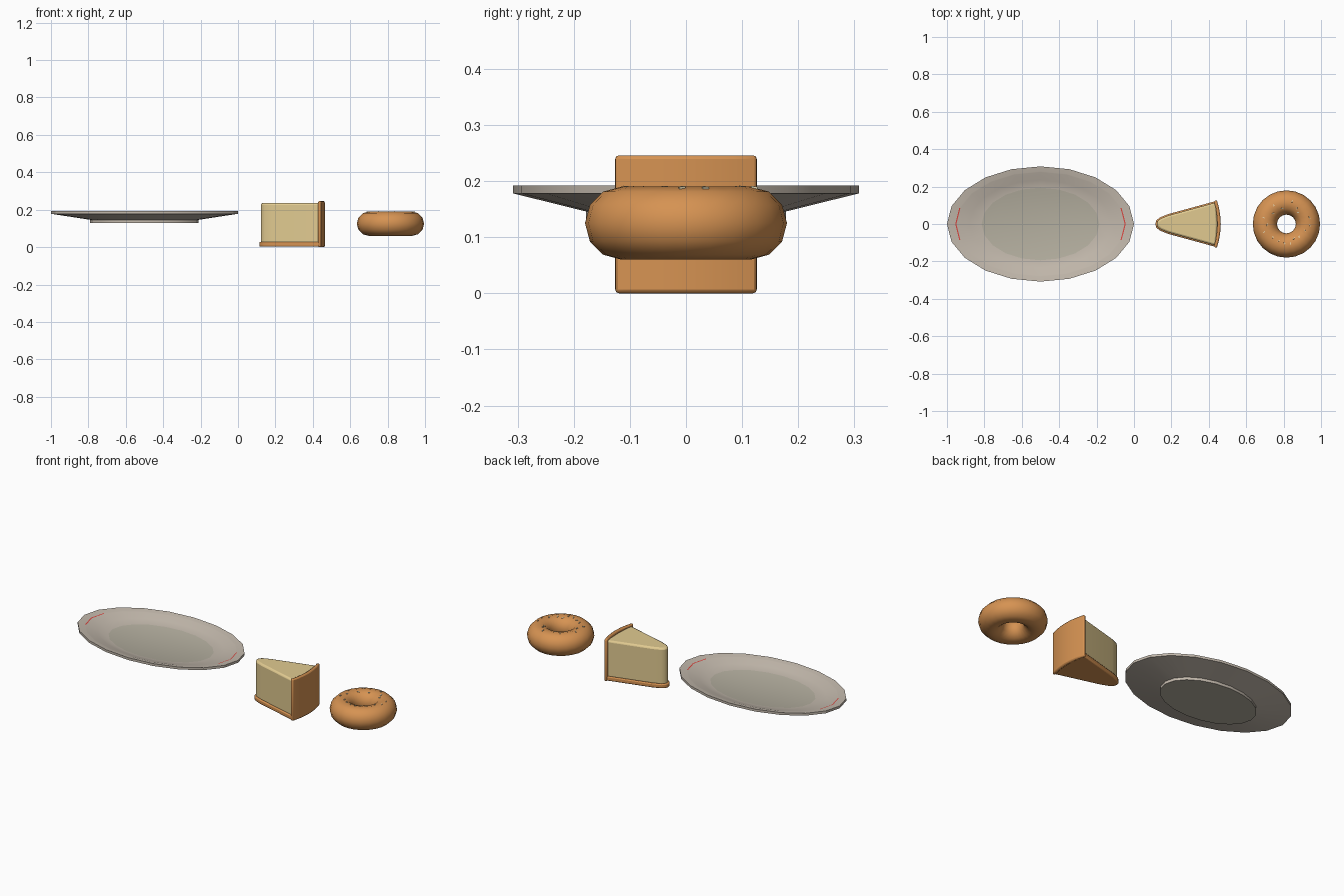
import bpy, bmesh, math, random
from mathutils import Vector

if "Cube" in bpy.data.objects:
    bpy.data.objects.remove(bpy.data.objects["Cube"])

random.seed(4)


def material(name, rgb):
    m = bpy.data.materials.new(name)
    m.diffuse_color = (*rgb, 1)
    m.use_nodes = True
    m.node_tree.nodes["Principled BSDF"].inputs["Base Color"].default_value = m.diffuse_color
    return m


rim_grey = material("warm grey rim", (0.54, 0.48, 0.41))
well_grey = material("grey well", (0.46, 0.43, 0.35))
red = material("red trim", (0.70, 0.06, 0.05))
crust_brown = material("baked brown", (0.67, 0.29, 0.085))
cream = material("cream filling", (0.75, 0.59, 0.28))
pale = material("pale sprinkle", (0.85, 0.75, 0.5))


def make(name, verts, faces, mats, smooth=40):
    me = bpy.data.meshes.new(name)
    me.from_pydata(verts, [], faces)
    for m in mats:
        me.materials.append(m)
    bm = bmesh.new()
    bm.from_mesh(me)
    bmesh.ops.recalc_face_normals(bm, faces=bm.faces)
    bm.to_mesh(me)
    bm.free()
    ob = bpy.data.objects.new(name, me)
    bpy.context.collection.objects.link(ob)
    bpy.ops.object.select_all(action='DESELECT')
    ob.select_set(True)
    bpy.context.view_layer.objects.active = ob
    bpy.ops.object.shade_smooth_by_angle(angle=math.radians(smooth))
    return ob


def prism(name, half, z0, z1, mat, bevel):
    """Extrude a plan outline given as its y >= 0 half, mirrored in y."""
    plan = half + [(x, -y) for x, y in reversed(half) if y > 0]
    n = len(plan)
    verts = [(x, y, z) for z in (z0, z1) for x, y in plan]
    faces = [tuple(range(n)), tuple(range(n, 2 * n))]
    faces += [(i, (i + 1) % n, n + (i + 1) % n, n + i) for i in range(n)]
    ob = make(name, verts, faces, [mat])
    b = ob.modifiers.new("soft edge", 'BEVEL')
    b.width, b.segments, b.limit_method = bevel, 2, 'ANGLE'
    b.angle_limit = math.radians(40)
    return ob


# Oval plate: a 20-sided profile sweep, with red trim near both ends
profile = [(0.58, 0.13), (0.58, 0.146), (1.0, 0.178), (1.0, 0.192),
           (0.912, 0.187), (0.90, 0.186), (0.76, 0.170), (0.63, 0.158)]
N = 20
verts, faces = [], []
for s, z in profile:
    for i in range(N):
        a = math.tau * i / N
        verts.append((-0.5 + 0.5 * s * math.cos(a), 0.308 * s * math.sin(a), z))
for r in range(len(profile) - 1):
    for i in range(N):
        j = (i + 1) % N
        faces.append((r * N + i, r * N + j, (r + 1) * N + j, (r + 1) * N + i))
faces += [tuple(range(N)), tuple(range((len(profile) - 1) * N, len(profile) * N))]
plate = make("plate", verts, faces, [rim_grey, well_grey, red], 25)
for p in plate.data.polygons:
    c = p.center
    s = math.hypot((c.x + 0.5) / 0.5, c.y / 0.308)
    if s < 0.1:
        p.material_index = 1
    elif 0.88 < s < 0.912 and abs(c.y) < 0.07 and p.area < 0.002:
        p.material_index = 2

# Cake slice: filling, base crust and curved back crust
prism("cake_filling", [(0.122, 0), (0.126, 0.015), (0.142, 0.029), (0.185, 0.046),
                       (0.437, 0.115), (0.443, 0.06), (0.446, 0)],
      0.02, 0.236, cream, 0.01)
prism("cake_base_crust", [(0.114, 0), (0.119, 0.019), (0.138, 0.035), (0.183, 0.053),
                          (0.443, 0.124), (0.455, 0.06), (0.46, 0)],
      0.002, 0.028, crust_brown, 0.006)
prism("cake_back_crust", [(0.446, 0), (0.443, 0.045), (0.437, 0.085), (0.427, 0.124),
                          (0.443, 0.128), (0.454, 0.088), (0.461, 0.045), (0.464, 0)],
      0.0, 0.246, crust_brown, 0.007)

# Ring doughnut
R, r, centre = 0.115, 0.065, Vector((0.815, 0, 0.125))
bpy.ops.mesh.primitive_torus_add(location=centre, major_radius=R, minor_radius=r,
                                 major_segments=24, minor_segments=12)
ring = bpy.context.object
ring.name = "doughnut"
ring.data.materials.append(crust_brown)
bpy.ops.object.shade_smooth()

# Tiny sprinkles almost sunk into the top of the doughnut
verts, faces = [], []
for k in range(18):
    a = math.tau * (k + random.uniform(-0.3, 0.3)) / 18
    t = math.radians(random.uniform(75, 125))
    out = Vector((math.cos(a), math.sin(a), 0))
    n = out * math.cos(t) + Vector((0, 0, math.sin(t)))
    p = centre + out * R + n * (r - 0.0005)
    d = n.orthogonal().normalized()
    e = n.cross(d)
    w = random.uniform(0, math.pi)
    u, v = d * math.cos(w) + e * math.sin(w), e * math.cos(w) - d * math.sin(w)
    b = len(verts)
    verts += [p + u * 0.006 * i + v * 0.002 * j + n * 0.002 * h
              for h in (-1, 1) for i, j in ((-1, -1), (1, -1), (1, 1), (-1, 1))]
    faces += [tuple(b + q for q in f) for f in
              ((0, 1, 2, 3), (4, 5, 6, 7), (0, 1, 5, 4), (1, 2, 6, 5), (2, 3, 7, 6), (3, 0, 4, 7))]
make("sprinkles", verts, faces, [pale])
